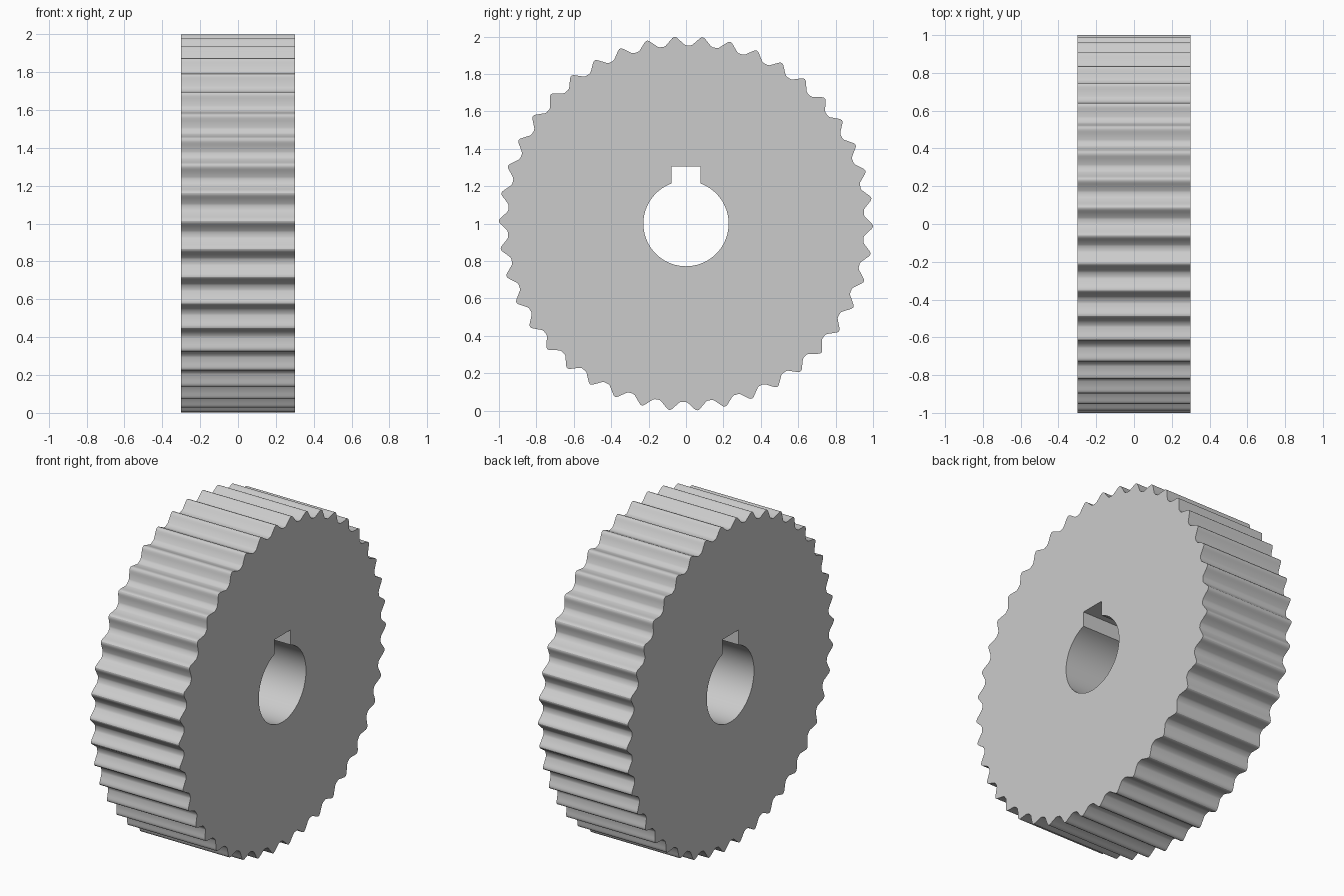
import bpy, bmesh
from math import sin, cos, pi, asin, sqrt, radians

if "Cube" in bpy.data.objects:
    bpy.data.objects.remove(bpy.data.objects["Cube"])

TEETH = 42
HALF_WIDTH = 0.3
BORE, KEY_HALF, KEY_TOP = 0.228, 0.078, 0.305
PITCH = 2 * pi / TEETH

# half tooth: (fraction of pitch from the tip, radius)
HALF_TOOTH = [(0.0, 1.0), (0.04, 0.9985), (0.08, 0.995), (0.12, 0.9895),
              (0.17, 0.982), (0.35, 0.957), (0.42, 0.953)]
tooth = [(-f, r) for f, r in reversed(HALF_TOOTH[1:])] + HALF_TOOTH


def polar(a, r):
    return (r * sin(a), r * cos(a))


# toothed outline, angles measured clockwise from the top
start = PITCH / 2 + radians(0.8)
outer = [polar(start + (i + f) * PITCH, r) for i in range(TEETH) for f, r in tooth]

# bore with a square keyway at the top
a0 = asin(KEY_HALF / BORE)
N = 64
inner = [polar(a0 + (2 * pi - 2 * a0) * i / N, BORE) for i in range(N + 1)]
inner += [(-KEY_HALF, KEY_TOP), (KEY_HALF, KEY_TOP)]

bm = bmesh.new()
edges = []
for loop in (outer, inner):
    vs = [bm.verts.new((-HALF_WIDTH, y, z + 1)) for y, z in loop]
    edges += [bm.edges.new((vs[i - 1], vs[i])) for i in range(len(vs))]

# fill the side face and extrude it across the width
bmesh.ops.triangle_fill(bm, edges=edges, use_beauty=True, use_dissolve=False)
res = bmesh.ops.extrude_face_region(bm, geom=bm.faces[:], use_keep_orig=True)
bmesh.ops.translate(bm, vec=(2 * HALF_WIDTH, 0, 0),
                    verts=[g for g in res["geom"] if isinstance(g, bmesh.types.BMVert)])
bmesh.ops.recalc_face_normals(bm, faces=bm.faces[:])

mesh = bpy.data.meshes.new("gear_wheel")
bm.to_mesh(mesh)
bm.free()
gear = bpy.data.objects.new("gear_wheel", mesh)
bpy.context.collection.objects.link(gear)

# smooth tooth tips and bore, sharp rims
bpy.context.view_layer.objects.active = gear
gear.select_set(True)
bpy.ops.object.shade_smooth_by_angle(angle=radians(25))
